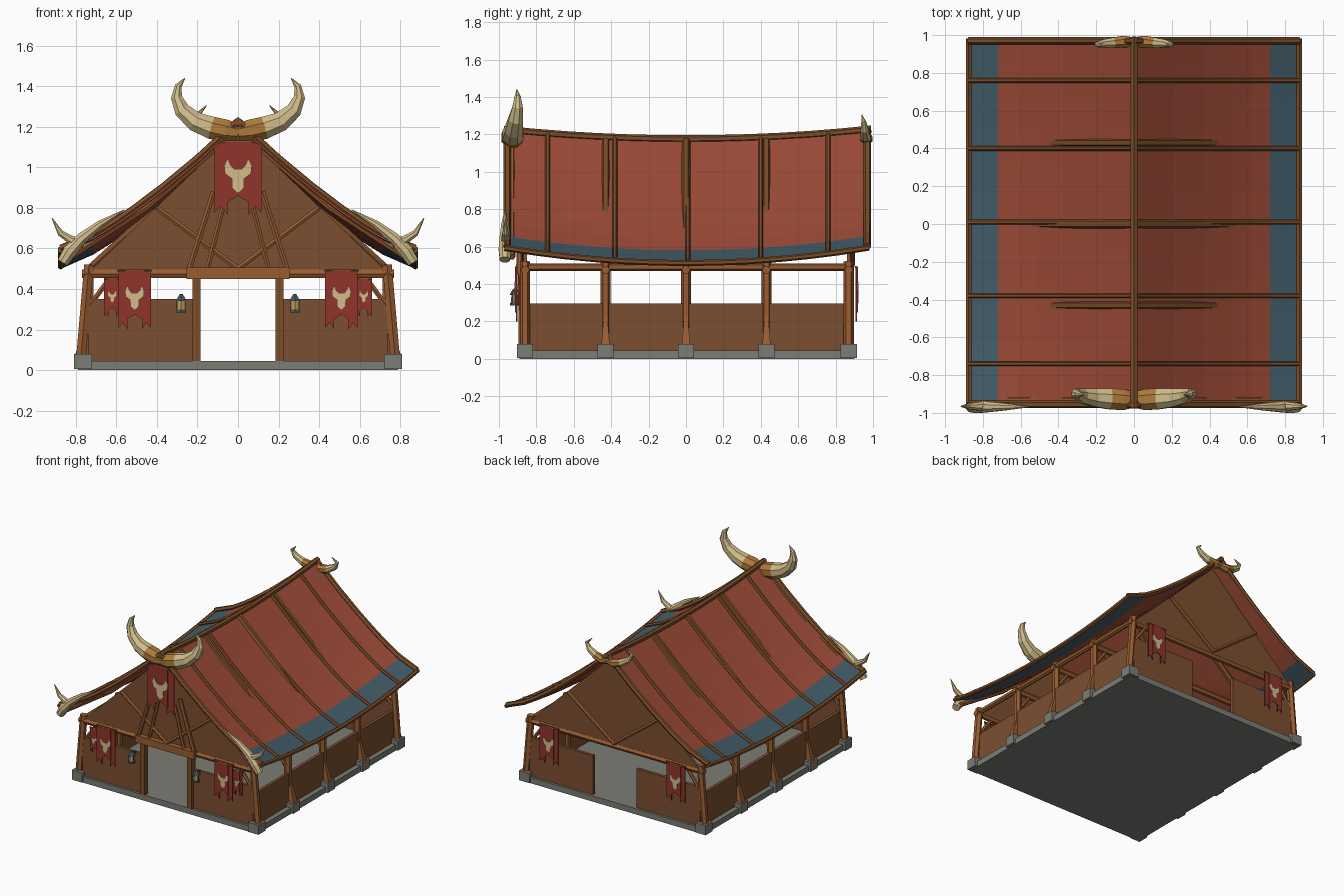
import bpy, bmesh, math
from mathutils import Vector

cube = bpy.data.objects.get("Cube")
if cube:
    bpy.data.objects.remove(cube, do_unlink=True)


def material(name, rgb):
    m = bpy.data.materials.new(name)
    m.use_nodes = True
    col = [(c / 255) ** 2.2 for c in rgb] + [1]
    m.diffuse_color = col
    m.node_tree.nodes["Principled BSDF"].inputs["Base Color"].default_value = col
    return m


RED = material("roof_red", (156, 76, 58))
BLUE = material("slate_blue", (68, 92, 104))
WALL = material("wall_brown", (122, 80, 52))
WOOD = material("warm_wood", (152, 93, 52))
BEAM = material("roof_wood", (122, 78, 44))
STONE = material("stone_grey", (122, 124, 116))
BONE = material("horn_cream", (208, 188, 138))
TAN = material("horn_tan", (172, 122, 62))
CLOTH = material("banner_red", (142, 56, 48))
GOLD = material("lantern_gold", (205, 150, 70))


def finish(name, bm, *mats):
    bmesh.ops.recalc_face_normals(bm, faces=bm.faces)
    me = bpy.data.meshes.new(name)
    bm.to_mesh(me)
    bm.free()
    for m in mats:
        me.materials.append(m)
    ob = bpy.data.objects.new(name, me)
    bpy.context.collection.objects.link(ob)
    return ob


def box(name, lo, hi, mat):
    bm = bmesh.new()
    bmesh.ops.create_cube(bm, size=1)
    for v in bm.verts:
        v.co = Vector([(a + b) / 2 + c * (b - a) for a, b, c in zip(lo, hi, v.co)])
    return finish(name, bm, mat)


def tube(name, path, radii, mat, sides=6, base_mat=None, base_rings=0):
    """Tapering log or horn along a path."""
    path = [Vector(p) for p in path]
    if not isinstance(radii, (list, tuple)):
        radii = [radii] * len(path)
    bm, rings = bmesh.new(), []
    for i, p in enumerate(path):
        t = (path[min(i + 1, len(path) - 1)] - path[max(i - 1, 0)]).normalized()
        ref = Vector((0, 0, 1)) if abs(t.y) > 0.7 else Vector((0, 1, 0))
        a = t.cross(ref).normalized()
        b = t.cross(a)
        angles = [(k + 0.5) * math.tau / sides for k in range(sides)]
        rings.append([bm.verts.new(p + radii[i] * (a * math.cos(w) + b * math.sin(w))) for w in angles])
    for i, (r, q) in enumerate(zip(rings, rings[1:])):
        for k in range(sides):
            n = (k + 1) % sides
            f = bm.faces.new((r[k], r[n], q[n], q[k]))
            f.material_index = 1 if i < base_rings else 0
    bm.faces.new(rings[0])
    bm.faces.new(rings[-1])
    return finish(name, bm, mat, base_mat or mat)


def plate(name, pts, y, thick, mat):
    """Flat outline in x and z, given thickness along y."""
    bm = bmesh.new()
    f = bm.faces.new([bm.verts.new((x, y - thick / 2, z)) for x, z in pts])
    new = bmesh.ops.extrude_face_region(bm, geom=[f])["geom"]
    bmesh.ops.translate(bm, vec=(0, thick, 0), verts=[v for v in new if isinstance(v, bmesh.types.BMVert)])
    return finish(name, bm, mat)


# Stone floor and post footings
POSTS = [-0.86, -0.43, 0, 0.43, 0.87]
box("floor", (-0.79, -0.89, 0), (0.79, 0.9, 0.045), STONE)
for s in (1, -1):
    for y in POSTS:
        box("footing", (s * 0.765 - 0.045, y - 0.043, 0.005), (s * 0.765 + 0.045, y + 0.043, 0.08), STONE)

# Low walls and gables
for s in (1, -1):
    box("side_wall", (s * 0.74 - 0.012, -0.86, 0.04), (s * 0.74 + 0.012, 0.87, 0.295), WALL)
    for y in (POSTS[0], POSTS[-1]):
        box("end_wall", (s * 0.465 - 0.275, y - 0.012, 0.04), (s * 0.465 + 0.275, y + 0.012, 0.35), WALL)
for y in (POSTS[0], POSTS[-1]):
    plate("gable", [(-0.75, 0.47), (0.75, 0.47), (0, 1.19)], y, 0.02, WALL)

# Timber frame: posts, braces, plates and straight trusses
for s in (1, -1):
    for y in POSTS:
        corner = abs(y) > 0.8
        foot = 0.775 if corner else 0.735
        tube("post", [(s * foot, y, 0.06), (s * 0.735, y, 0.52)], 0.027, WOOD)
        tube("knee_brace", [(s * 0.73, y, 0.32), (s * 0.62, y, 0.47)], 0.014, WOOD)
        if not corner:
            tube("outer_prop", [(s * 0.785, y, 0.05), (s * 0.75, y, 0.22)], [0.034, 0.014], WOOD, 4)
            tube("truss_rafter", [(0, y, 1.165), (s * 0.74, y, 0.49)], 0.024, BEAM)
    tube("wall_plate", [(s * 0.735, -0.88, 0.49), (s * 0.735, 0.89, 0.49)], 0.02, WOOD)
for y in POSTS:
    tube("tie_beam", [(-0.77, y, 0.475), (0.77, y, 0.475)], 0.023, WOOD)

# Doorway and gable braces
box("door_lintel", (-0.255, -0.91, 0.45), (0.255, -0.86, 0.505), WOOD)
for s in (1, -1):
    box("door_post", (s * 0.205 - 0.02, -0.895, 0.045), (s * 0.205 + 0.02, -0.85, 0.455), BEAM)
    for y in (-0.88, 0.89):
        tube("gable_diagonal", [(0, y, 0.5), (s * 0.4, y, 0.8)], 0.014, WOOD)
    tube("gable_strut", [(s * 0.24, -0.89, 0.5), (s * 0.12, -0.89, 0.88)], 0.015, WOOD)
    tube("inner_strut", [(s * 0.15, -0.885, 0.5), (s * 0.07, -0.885, 0.82)], 0.013, WOOD)

# Sagging tent roof with slate-blue hems
PROFILE = [(0, 1.17), (0.2, 0.98), (0.37, 0.833), (0.52, 0.715), (0.62, 0.643), (0.72, 0.58), (0.875, 0.512)]


def roof_point(x, z, y, s=1, lift=0):
    sag = (y / 0.97) ** 2 * (0.05 + 0.035 * x)
    return (s * x, y, z + sag + lift)


ROWS = [-0.97 + 1.95 * i / 12 for i in range(13)]
SPAN = [(x, z, -1) for x, z in PROFILE[:0:-1]] + [(x, z, 1) for x, z in PROFILE]
bm = bmesh.new()
grid = [[bm.verts.new(roof_point(x, z, y, s)) for x, z, s in SPAN] for y in ROWS]
for r, q in zip(grid, grid[1:]):
    for k in range(len(SPAN) - 1):
        f = bm.faces.new((r[k], r[k + 1], q[k + 1], q[k]))
        f.material_index = int(abs(f.calc_center_median().x) > 0.72)
roof = finish("roof_cloth", bm, RED, BLUE)
mod = roof.modifiers.new("thickness", "SOLIDIFY")
mod.thickness = 0.012

# Roof battens, eave poles and ridge pole
for s in (1, -1):
    for y in (-0.955, -0.74, -0.38, 0.01, 0.4, 0.76, 0.97):
        r = 0.02 if abs(y) > 0.9 else 0.013
        tube("roof_batten", [roof_point(x, z, y, s, 0.008) for x, z in PROFILE], r, BEAM)
    tube("eave_pole", [roof_point(*PROFILE[-1], y, s) for y in ROWS], 0.016, BEAM)
    tube("verge_rafter", [(0, -0.93, 1.19), (s * 0.45, -0.93, 0.805), (s * 0.85, -0.93, 0.545)], 0.018, WOOD)
tube("ridge_pole", [roof_point(0, 1.175, y) for y in [-0.975] + ROWS[1:-1] + [0.99]], 0.02, BEAM)

# Horns on the ridge ends and front eaves
for s in (1, -1):
    big = [(0.0, -0.93, 1.17), (0.06, -0.93, 1.18), (0.13, -0.925, 1.195), (0.21, -0.92, 1.225),
           (0.275, -0.91, 1.28), (0.303, -0.9, 1.345), (0.295, -0.9, 1.4), (0.262, -0.905, 1.44)]
    tube("front_ridge_horn", [(s * x, y, z) for x, y, z in big],
         [0.045, 0.06, 0.06, 0.052, 0.042, 0.03, 0.018, 0.002], BONE, 8, TAN, 2)
    small = [(0, 0.965, 1.18), (0.05, 0.965, 1.175), (0.11, 0.96, 1.19), (0.17, 0.955, 1.225),
             (0.195, 0.95, 1.265), (0.155, 0.94, 1.305)]
    tube("back_ridge_horn", [(s * x, y, z) for x, y, z in small],
         [0.025, 0.034, 0.03, 0.023, 0.014, 0.002], BONE, 8, TAN, 2)
    low = [(0.865, 0.53), (0.83, 0.585), (0.77, 0.65), (0.68, 0.72), (0.56, 0.79)]
    tube("eave_horn", [(s * x, -0.968, z) for x, z in low], [0.03, 0.036, 0.03, 0.02, 0.003], BONE, 8)
    spur = [(0.76, 0.625), (0.82, 0.64), (0.875, 0.675), (0.918, 0.75)]
    tube("eave_horn_spur", [(s * x, -0.965, z) for x, z in spur], [0.026, 0.024, 0.017, 0.002], BONE, 8)

# Banners: two pointed tails, a notched middle strip and a horned skull
SKULL = [(0, 0.3), (0.25, 0.3), (0.5, 0.55), (0.62, 0.85), (0.85, 0.5), (0.8, 0.1), (0.5, -0.1),
         (0.35, -0.2), (0.32, -0.75), (0, -1)]


def banner(cx, y, width, top, bottom, face):
    h, w = top - bottom, width / 2
    for s in (1, -1):
        tail = [(0.4, 0), (1, 0), (1, 0.97), (0.72, 0.88), (0.45, 1)]
        plate("banner_tail", [(cx + s * w * a, top - h * b) for a, b in tail], y, 0.006, CLOTH)
    middle = [(-0.55, 0), (0.55, 0), (0.55, 0.84), (0, 0.74), (-0.55, 0.84)]
    plate("banner_middle", [(cx + w * a, top - h * b) for a, b in middle], y + face * 0.006, 0.006, CLOTH)
    outline = SKULL + [(-a, b) for a, b in SKULL[-2:0:-1]]
    k = w * 0.7
    plate("banner_skull", [(cx + k * a, top - h * 0.45 + k * 1.1 * b) for a, b in outline],
          y + face * 0.011, 0.004, BONE)
    tube("banner_rod", [(cx - w * 1.05, y, top), (cx + w * 1.05, y, top)], 0.008, BEAM)


banner(0, -0.955, 0.23, 1.125, 0.765, -1)
for s in (1, -1):
    banner(s * 0.51, -0.905, 0.16, 0.49, 0.2, -1)
    banner(s * 0.62, -0.89, 0.08, 0.45, 0.26, -1)
    banner(s * 0.55, 0.91, 0.16, 0.49, 0.2, 1)

# Lanterns beside the doorway
for s in (1, -1):
    x, y = s * 0.28, -0.915
    tube("lantern_glass", [(x, y, 0.295), (x, y, 0.345)], [0.022, 0.018], GOLD)
    tube("lantern_cap", [(x, y, 0.34), (x, y, 0.352), (x, y, 0.375)], [0.028, 0.024, 0.008], BLUE)
    tube("lantern_base", [(x, y, 0.285), (x, y, 0.298)], 0.027, BLUE)
    for k in range(3):
        w = k * math.tau / 3 + math.pi / 2
        px, py = x + 0.022 * math.cos(w), y + 0.022 * math.sin(w)
        tube("lantern_bar", [(px, py, 0.29), (px, py, 0.345)], 0.005, BLUE, 4)
    tube("lantern_bracket", [(x, -0.86, 0.345), (x, y, 0.372)], 0.006, BEAM, 4)
